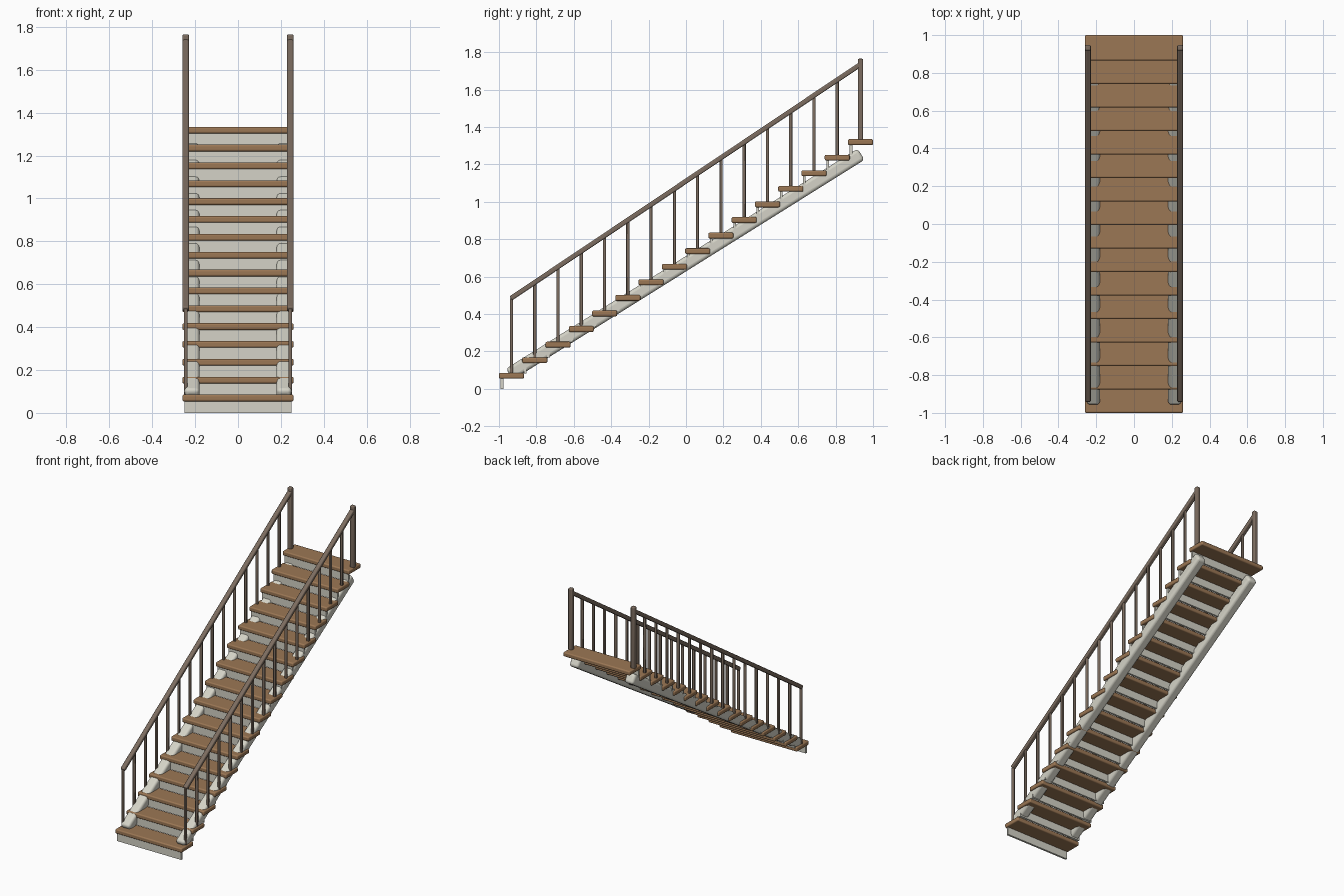
import bpy, math
from mathutils import Vector

if "Cube" in bpy.data.objects:
    bpy.data.objects.remove(bpy.data.objects["Cube"])

STEPS = 16
GO, RISE = 0.1244, 0.0833          # horizontal and vertical step pitch
DEPTH, THICK, TOP = 0.134, 0.031, 0.085
RAIL_X = 0.244


def material(name, rgb):
    m = bpy.data.materials.new(name)
    m.diffuse_color = (*rgb, 1)
    m.use_nodes = True
    m.node_tree.nodes["Principled BSDF"].inputs["Base Color"].default_value = m.diffuse_color
    return m


wood = material("tread wood", (0.33, 0.185, 0.09))
rail_wood = material("dark railing wood", (0.2, 0.15, 0.115))
paint = material("off white paint", (0.66, 0.65, 0.57))


def box(name, center, size, mat, bevel=0.0, segments=3, tilt=0.0):
    """Box with rounded edges, optionally tilted about x."""
    bpy.ops.mesh.primitive_cube_add(size=1, location=center)
    o = bpy.context.object
    o.name = name
    o.scale = size
    bpy.ops.object.transform_apply(location=False, rotation=False, scale=True)
    o.rotation_euler.x = tilt
    o.data.materials.append(mat)
    if bevel:
        b = o.modifiers.new("round", 'BEVEL')
        b.width, b.segments = bevel, segments
        bpy.ops.object.shade_smooth_by_angle(angle=math.radians(40))
    return o


def beam(name, x, start, end, width, height, mat, bevel, segments=3):
    """Sloping rounded beam between two (y, z) points."""
    a, b = Vector((x, *start)), Vector((x, *end))
    d = b - a
    return box(name, (a + b) / 2, (width, d.length, height), mat, bevel,
               segments, math.atan2(d.z, d.y))


# Treads and risers
for i in range(STEPS):
    front, top = -1 + GO * i, TOP + RISE * i
    box(f"tread_{i + 1}", (0, front + DEPTH / 2, top - THICK / 2),
        (0.52, DEPTH, THICK), wood, 0.008)
    z0, z1 = max(0, top - RISE - 0.002), top - 0.002
    box(f"riser_{i + 1}", (0, front + 0.016, (z0 + z1) / 2),
        (0.5, 0.014, z1 - z0), paint)

for side, s in (("left", -1), ("right", 1)):
    # Rounded stringer below the treads
    beam(f"{side}_stringer", s * 0.215, (-0.944, 0.078), (0.936, 1.254),
         0.07, 0.07, paint, 0.018, 4)
    # Sloping handrail
    y0, z0 = -1 + DEPTH / 2, 0.485
    y1, z1 = y0 + GO * (STEPS - 1), z0 + RISE * (STEPS - 1)
    beam(f"{side}_handrail", s * RAIL_X, (y0 - 0.004, z0 - 0.002), (y1, z1),
         0.031, 0.026, rail_wood, 0.007)
    # Balusters, one per tread, ending in a thicker top post
    for i in range(STEPS - 1):
        bottom, top = TOP + RISE * i - 0.005, z0 + RISE * i
        box(f"{side}_baluster_{i + 1}",
            (s * RAIL_X, y0 + GO * i, (bottom + top) / 2),
            (0.018, 0.017, top - bottom), rail_wood, 0.005, 2)
    bottom, top = TOP + RISE * (STEPS - 1) - 0.005, 1.765
    box(f"{side}_top_post", (s * RAIL_X, y1, (bottom + top) / 2),
        (0.031, 0.029, top - bottom), rail_wood, 0.007)
